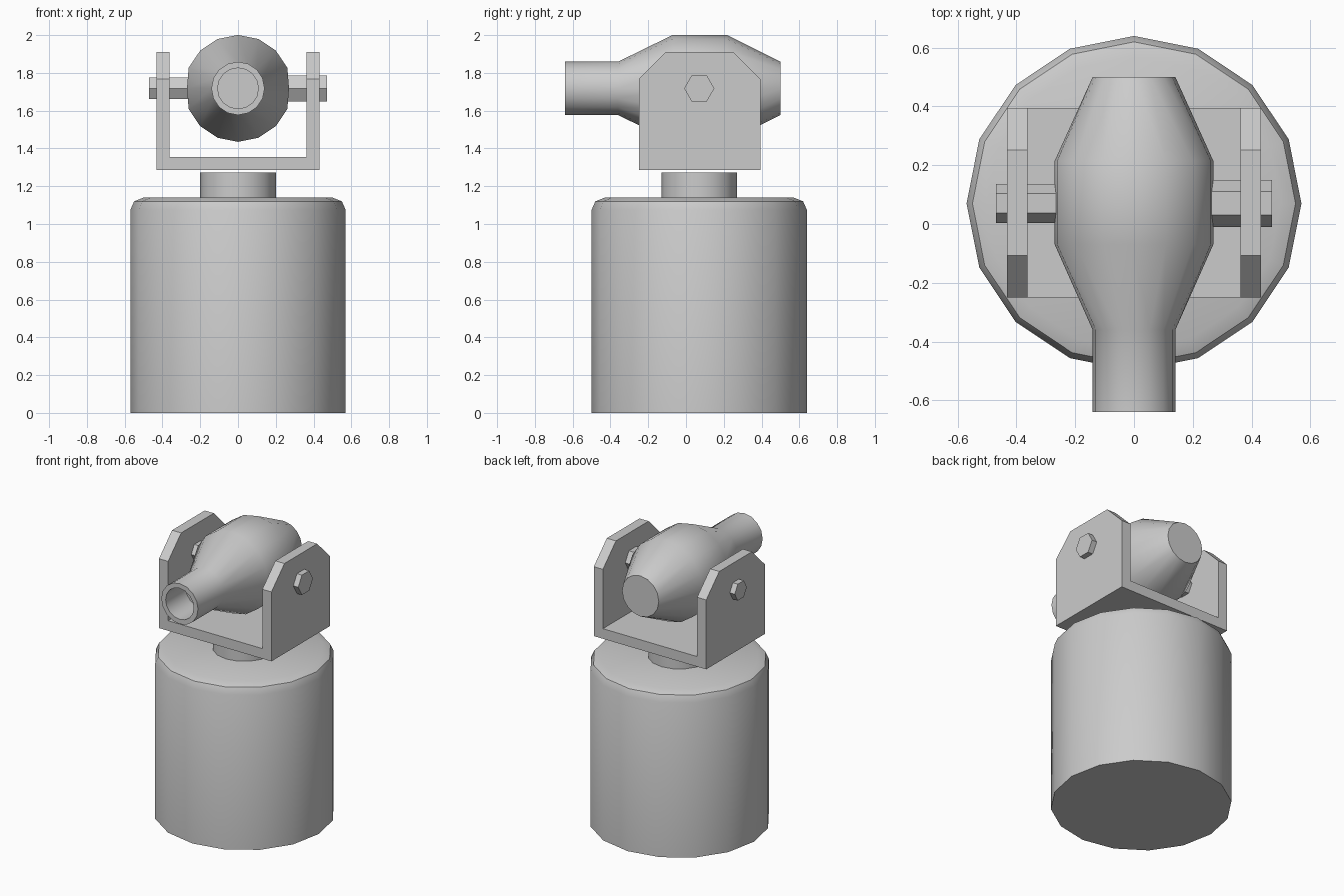
import bpy, bmesh, math
from mathutils import Matrix, Vector

if "Cube" in bpy.data.objects:
    bpy.data.objects.remove(bpy.data.objects["Cube"])

CY = 0.07      # shared turning axis in y
AXLE_Z = 1.718


def finish(name, bm, angle=40):
    bmesh.ops.recalc_face_normals(bm, faces=bm.faces)
    mesh = bpy.data.meshes.new(name)
    bm.to_mesh(mesh)
    bm.free()
    ob = bpy.data.objects.new(name, mesh)
    bpy.context.collection.objects.link(ob)
    bpy.ops.object.select_all(action='DESELECT')
    ob.select_set(True)
    bpy.context.view_layer.objects.active = ob
    bpy.ops.object.shade_smooth_by_angle(angle=math.radians(angle))
    return ob


def lathe(profile, sides, matrix, phase=0.0):
    """Rings of (radius, height) joined into a closed solid."""
    bm = bmesh.new()
    rings = []
    for r, h in profile:
        ring = []
        for i in range(sides):
            a = phase + 2 * math.pi * i / sides
            ring.append(bm.verts.new(matrix @ Vector((r * math.cos(a), r * math.sin(a), h))))
        rings.append(ring)
    for lo, hi in zip(rings, rings[1:]):
        for i in range(sides):
            j = (i + 1) % sides
            bm.faces.new((lo[i], lo[j], hi[j], hi[i]))
    bm.faces.new(rings[0])
    bm.faces.new(rings[-1])
    return bm


# Base drum with a rounded shoulder
at_axis = Matrix.Translation((0, CY, 0))
finish("base_drum", lathe([(0.57, 0), (0.57, 1.075), (0.55, 1.12), (0.50, 1.14)], 16, at_axis))

# Swivel neck
finish("swivel_neck", lathe([(0.20, 1.12), (0.20, 1.272)], 16, at_axis))

# U-shaped yoke with chamfered top corners
bm = bmesh.new()
u_profile = [(-0.432, 1.285), (0.432, 1.285), (0.432, 1.91), (0.362, 1.91),
             (0.362, 1.355), (-0.362, 1.355), (-0.362, 1.91), (-0.432, 1.91)]
face = bm.faces.new([bm.verts.new((x, -0.25, z)) for x, z in u_profile])
ext = bmesh.ops.extrude_face_region(bm, geom=[face])
bmesh.ops.translate(bm, vec=(0, 0.645, 0),
                    verts=[v for v in ext["geom"] if isinstance(v, bmesh.types.BMVert)])
corners = [e for e in bm.edges
           if all(v.co.z > 1.9 for v in e.verts)
           and abs(e.verts[0].co.y - e.verts[1].co.y) < 1e-4]
bmesh.ops.bevel(bm, geom=corners, offset=0.143, segments=1, affect='EDGES')
finish("yoke", bm, 30)

# Hexagonal axle pins, the right one slightly thicker
for name, side, radius in (("left_axle_pin", -1, 0.066), ("right_axle_pin", 1, 0.08)):
    m = Matrix.Translation((0, CY, AXLE_Z)) @ Matrix.Rotation(math.pi / 2, 4, 'Y')
    finish(name, lathe([(radius, side * 0.24), (radius, side * 0.47)], 6, m, math.pi / 2), 30)

# Barrel: bore floor, muzzle lip, tube, bulged body, rounded-off rear
barrel_profile = [(0.108, 0.42), (0.108, 0.64), (0.141, 0.64), (0.141, 0.36),
                  (0.283, 0.07), (0.283, -0.215), (0.141, -0.50)]
m = Matrix.Translation((0, 0, AXLE_Z)) @ Matrix.Rotation(math.pi / 2, 4, 'X')
bm = lathe(barrel_profile, 16, m)
for v in bm.verts:  # flattened cheeks beside the yoke
    v.co.x = max(-0.27, min(0.27, v.co.x))
finish("barrel", bm)
